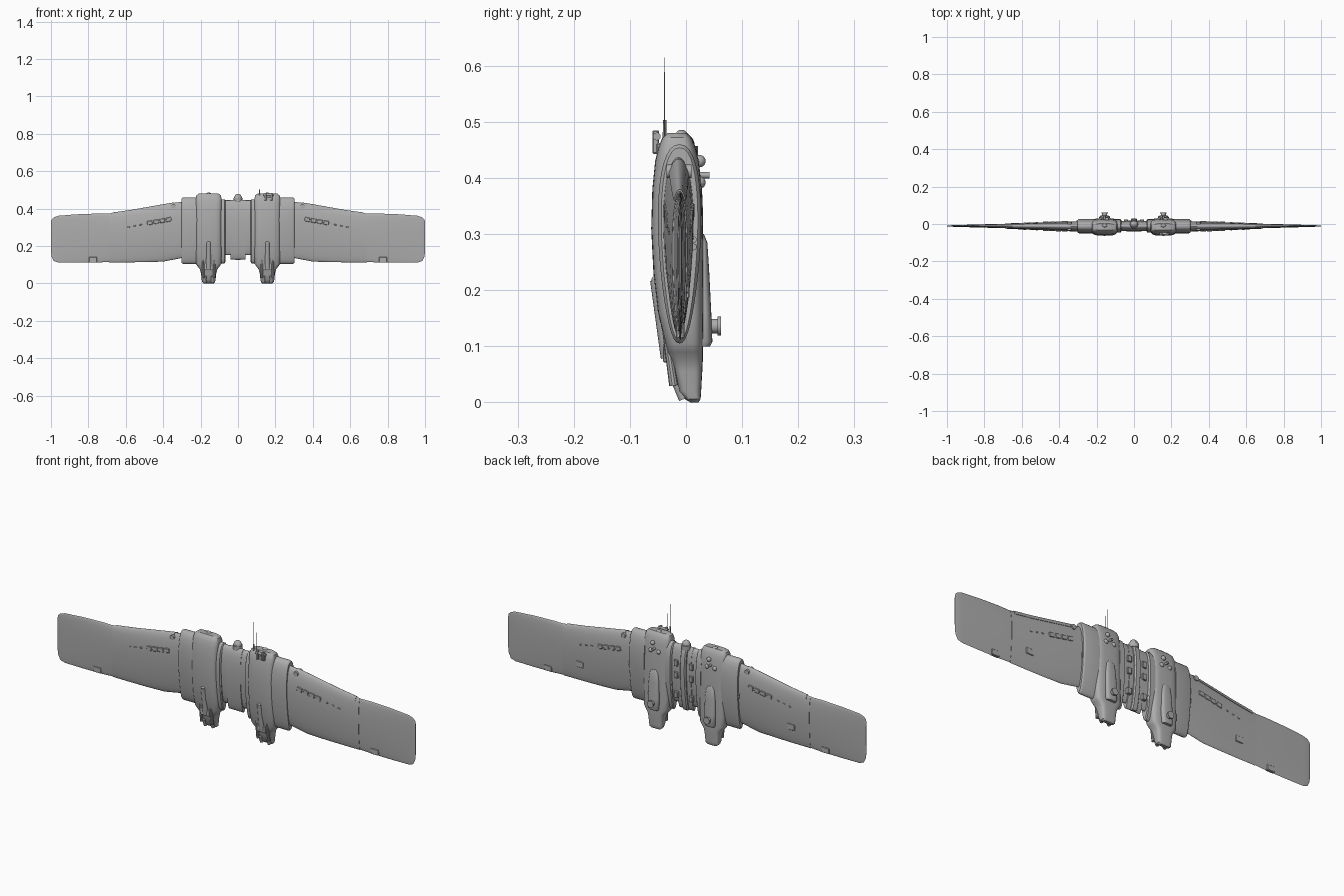
import bpy, bmesh, math
from mathutils import Vector, Matrix

cube = bpy.data.objects.get("Cube")
if cube:
    bpy.data.objects.remove(cube, do_unlink=True)

grey = bpy.data.materials.new("hull grey")
grey.use_nodes = True
COLOUR = (0.42, 0.42, 0.42, 1)
grey.diffuse_color = COLOUR
grey.node_tree.nodes["Principled BSDF"].inputs["Base Color"].default_value = COLOUR


def finish(name, bm, angle=35):
    bmesh.ops.recalc_face_normals(bm, faces=bm.faces)
    mesh = bpy.data.meshes.new(name)
    bm.to_mesh(mesh)
    bm.free()
    mesh.materials.append(grey)
    ob = bpy.data.objects.new(name, mesh)
    bpy.context.scene.collection.objects.link(ob)
    bpy.ops.object.select_all(action='DESELECT')
    ob.select_set(True)
    bpy.context.view_layer.objects.active = ob
    bpy.ops.object.shade_smooth_by_angle(angle=math.radians(angle))
    return ob


def loft(name, rings):
    bm = bmesh.new()
    loops = [[bm.verts.new(p) for p in ring] for ring in rings]
    n = len(loops[0])
    for a, b in zip(loops, loops[1:]):
        for i in range(n):
            bm.faces.new((a[i], a[(i + 1) % n], b[(i + 1) % n], b[i]))
    bm.faces.new(loops[0])
    bm.faces.new(loops[-1])
    return finish(name, bm)


def power(v, e):
    return math.copysign(abs(v) ** e, v)


def airfoil(x, zb, zt, yf, yb, e=1.0, start=0, end=math.tau, n=40):
    """Section across x: blunt upper edge, finer lower edge."""
    ring = []
    closed = end - start > 6
    for i in range(n):
        t = start + (end - start) * i / (n if closed else n - 1)
        c, s = math.cos(t), math.sin(t)
        y = (yf + yb) / 2 + (yb - yf) / 2 * power(s, e) * (1 + 0.25 * c) / 1.03
        ring.append((x, y, (zb + zt) / 2 + (zt - zb) / 2 * c))
    return ring


def block_ring(cx, z, hx, yf, yb, n=4, count=32):
    """Rounded box section across z."""
    return [(cx + hx * power(math.cos(i * math.tau / count), 2 / n),
             (yf + yb) / 2 + (yb - yf) / 2 * power(math.sin(i * math.tau / count), 2 / n), z)
            for i in range(count)]


def box(name, centre, size, tilt=0, bevel=0.002):
    bm = bmesh.new()
    bmesh.ops.create_cube(bm, size=1)
    bmesh.ops.scale(bm, vec=size, verts=bm.verts)
    bmesh.ops.bevel(bm, geom=bm.edges[:], offset=min(bevel, min(size) / 3), segments=1, affect='EDGES')
    bmesh.ops.transform(bm, matrix=Matrix.Translation(centre) @ Matrix.Rotation(tilt, 4, 'Y'), verts=bm.verts)
    return finish(name, bm)


def rod(name, a, b, r1, r2=None, sides=16):
    a, b = Vector(a), Vector(b)
    bm = bmesh.new()
    bmesh.ops.create_cone(bm, cap_ends=True, segments=sides, radius1=r1,
                          radius2=r1 if r2 is None else r2, depth=(b - a).length)
    turn = (b - a).to_track_quat('Z', 'Y').to_matrix().to_4x4()
    bmesh.ops.transform(bm, matrix=Matrix.Translation((a + b) / 2) @ turn, verts=bm.verts)
    return finish(name, bm)


def dome(name, centre, size):
    bm = bmesh.new()
    bmesh.ops.create_uvsphere(bm, u_segments=20, v_segments=12, radius=1)
    bmesh.ops.transform(bm, matrix=Matrix.Translation(centre) @ Matrix.Diagonal((*size, 1)), verts=bm.verts)
    return finish(name, bm)


# Wing stations: x, lower z, upper z, front y, back y
INNER = [(0.28, 0.14, 0.44, -0.041, 0.014), (0.40, 0.117, 0.422, -0.037, 0.012),
         (0.50, 0.114, 0.402, -0.033, 0.009), (0.60, 0.113, 0.386, -0.029, 0.006),
         (0.69, 0.113, 0.374, -0.025, 0.003)]
OUTER = [(0.68, 0.116, 0.373, -0.023, 0.001), (0.75, 0.112, 0.374, -0.021, 0),
         (0.86, 0.111, 0.370, -0.018, -0.003), (0.96, 0.112, 0.362, -0.015, -0.006),
         (0.985, 0.12, 0.354, -0.014, -0.007), (0.997, 0.145, 0.342, -0.0125, -0.0085),
         (1.0, 0.17, 0.33, -0.012, -0.009)]


def wing_at(x):
    table = INNER if x < 0.69 else OUTER
    for a, b in zip(table, table[1:]):
        if a[0] <= x <= b[0]:
            f = (x - a[0]) / (b[0] - a[0])
            return [p + (q - p) * f for p, q in zip(a, b)]


def skin_y(x, z, back):
    _, zb, zt, yf, yb = wing_at(x)
    c = (z - (zb + zt) / 2) / ((zt - zb) / 2)
    half = (yb - yf) / 2 * math.sqrt(max(0, 1 - c * c)) * (1 + 0.25 * c) / 1.03
    return (yf + yb) / 2 + (half if back else -half)


# Nacelle stations: z, half width, front y, back y
NACELLE = [(0.0, 0.026, 0.008, 0.022), (0.006, 0.034, -0.002, 0.026), (0.02, 0.037, -0.014, 0.027),
           (0.055, 0.041, -0.021, 0.029), (0.075, 0.046, -0.027, 0.030), (0.09, 0.058, -0.033, 0.030),
           (0.105, 0.068, -0.037, 0.030), (0.16, 0.070, -0.050, 0.031), (0.23, 0.070, -0.058, 0.031),
           (0.31, 0.070, -0.062, 0.030), (0.38, 0.070, -0.060, 0.028), (0.43, 0.070, -0.055, 0.023),
           (0.455, 0.069, -0.049, 0.017), (0.472, 0.064, -0.042, 0.010), (0.48, 0.053, -0.033, 0.002)]

for s, side in ((1, "left"), (-1, "right")):
    cx = 0.157 * s
    # Wing panels and raised leading edge
    loft(f"{side}_inner_wing", [airfoil(s * p[0], *p[1:]) for p in INNER])
    loft(f"{side}_outer_wing", [airfoil(s * p[0], *p[1:]) for p in OUTER])
    slat = []
    for x in (0.34, 0.45, 0.57, 0.67):
        _, zb, zt, yf, yb = wing_at(x)
        slat.append(airfoil(s * x, zb - 0.004, zt + 0.003, yf - 0.003, yb + 0.003, 1, -0.55, 0.55, 15))
    loft(f"{side}_leading_edge", slat)
    rod(f"{side}_root_light", (s * 0.345, -0.035, 0.412), (s * 0.345, 0.01, 0.412), 0.012)

    # Wing surface details on both faces
    for back, face in ((False, "front"), (True, "back")):
        for i in range(4):
            x = 0.37 + i * 0.034
            z = 0.342 - i * 0.006
            box(f"{side}_{face}_vent_{i}", (s * x, skin_y(x, z, back), z), (0.028, 0.007, 0.022), s * 0.18)
        for i in range(3):
            x, z = 0.52 + i * 0.032, 0.314 - i * 0.006
            box(f"{side}_{face}_latch_{i}", (s * x, skin_y(x, z, back), z), (0.012, 0.004, 0.006), s * 0.18)
        x, z = 0.775, 0.128
        box(f"{side}_{face}_hinge", (s * x, skin_y(x, z, back), z), (0.042, 0.008, 0.028))
    box(f"{side}_back_hatch", (s * 0.59, skin_y(0.59, 0.2, True), 0.2), (0.04, 0.006, 0.03))

    # Collars either side of the nacelle
    outer = [(0.215, 0), (0.292, 0), (0.298, 0.002), (0.302, 0.006)]
    loft(f"{side}_outer_collar", [airfoil(s * x, 0.105 + d, 0.46 - d, -0.05 + d, 0.027 - d, 0.85) for x, d in outer])
    inner = [(0.068, 0.006), (0.072, 0), (0.10, 0)]
    loft(f"{side}_inner_collar", [airfoil(s * x, 0.108 + d, 0.45 - d, -0.046 + d, 0.026 - d, 0.85) for x, d in inner])
    for z in (0.277, 0.29):
        rod(f"{side}_collar_port", (s * 0.28, 0.013, z), (s * 0.307, 0.013, z), 0.006)

    # Nacelle body
    loft(f"{side}_nacelle", [block_ring(cx, *p) for p in NACELLE])

    # Forward gun in the lower nacelle
    rod(f"{side}_gun_barrel", (cx, -0.030, 0.08), (cx, -0.052, 0.218), 0.015, 0.012)
    dome(f"{side}_gun_tip", (cx, -0.052, 0.218), (0.012, 0.010, 0.008))
    box(f"{side}_gun_base", (cx, -0.026, 0.088), (0.05, 0.03, 0.034))
    for dx in (-0.03, 0.03):
        rod(f"{side}_gun_strut", (cx + dx, -0.022, 0.03), (cx + dx, -0.036, 0.125), 0.008, 0.006, 10)
        rod(f"{side}_exhaust", (cx + dx * 0.7, -0.004, 0.006), (cx + dx * 0.7, -0.018, 0.04), 0.009, 0.009, 12)

    # Rear fairing with its stub gun and sensor knobs
    hood = [(0.10, 0.024, 0.043), (0.108, 0.028, 0.047), (0.16, 0.03, 0.045),
            (0.24, 0.028, 0.041), (0.285, 0.022, 0.038), (0.30, 0.012, 0.032)]
    loft(f"{side}_rear_hood", [block_ring(cx, z, hx, 0.015, yb, 3) for z, hx, yb in hood])
    rod(f"{side}_stub_gun", (cx, 0.04, 0.136), (cx, 0.058, 0.136), 0.013)
    rod(f"{side}_stub_muzzle", (cx, 0.056, 0.136), (cx, 0.062, 0.136), 0.017)
    for dx, z in ((-0.022, 0.392), (0.022, 0.392), (0.012, 0.43)):
        dome(f"{side}_sensor", (cx + dx, 0.024, z), (0.011, 0.011, 0.011))
    rod(f"{side}_sensor_post", (cx, 0.02, 0.405), (cx, 0.042, 0.405), 0.006)
    dome(f"{side}_nose_knob", (cx, -0.008, 0.478), (0.014, 0.010, 0.008))

# Centre section with its keel and ribs
loft("centre_body", [airfoil(x, 0.152, 0.445, -0.037, 0.016, 0.9) for x in (-0.09, 0.09)])
loft("centre_panel", [airfoil(x, 0.128, 0.447, -0.039, 0.018, 0.9) for x in (-0.04, 0.04)])
loft("centre_spine", [airfoil(x, 0.125 + d, 0.452 - d, -0.036, 0.030 - d, 0.8)
                      for x, d in ((-0.016, 0.006), (-0.011, 0), (0.011, 0), (0.016, 0.006))])
for s in (1, -1):
    for z in (0.20, 0.30, 0.36):
        box("centre_rear_unit", (s * 0.042, 0.016, z), (0.022, 0.016, 0.03))
dome("nose_turret", (0, -0.002, 0.455), (0.021, 0.018, 0.024))
rod("nose_turret_ring", (0, -0.002, 0.435), (0, -0.002, 0.457), 0.023)

# Top gun mount and aerials on the left nacelle only
box("mount_base", (0.163, -0.046, 0.452), (0.05, 0.014, 0.02))
for x in (0.147, 0.179):
    box("mount_arm", (x, -0.054, 0.464), (0.012, 0.012, 0.042))
rod("mount_bar", (0.137, -0.052, 0.474), (0.19, -0.052, 0.474), 0.007)
rod("aerial_foot", (0.115, -0.038, 0.455), (0.115, -0.038, 0.503), 0.004, 0.003, 10)
rod("long_aerial", (0.115, -0.038, 0.49), (0.115, -0.038, 0.615), 0.001, 0.0007, 6)
rod("short_aerial", (0.128, -0.038, 0.46), (0.128, -0.038, 0.565), 0.001, 0.0007, 6)
